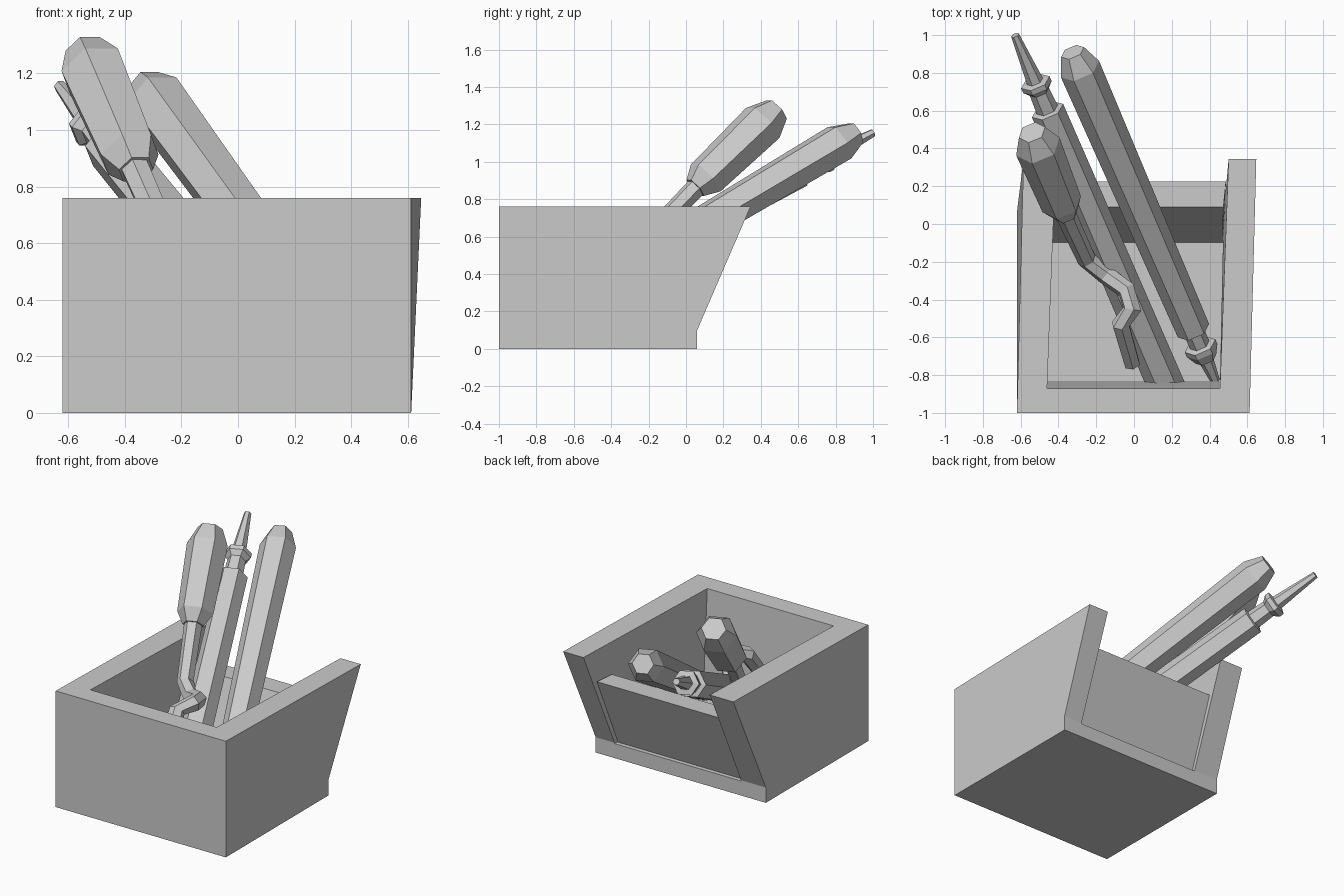
import bpy, bmesh
from math import cos, sin, pi
from mathutils import Vector

if "Cube" in bpy.data.objects:
    bpy.data.objects.remove(bpy.data.objects["Cube"])


def finish(bm, name):
    bmesh.ops.recalc_face_normals(bm, faces=bm.faces)
    me = bpy.data.meshes.new(name)
    bm.to_mesh(me)
    bm.free()
    ob = bpy.data.objects.new(name, me)
    bpy.context.collection.objects.link(ob)
    return ob


def prism(name, profile, x0, x1, skew):
    """Extrude a (y, z) profile in x; points behind y = 0.06 drift to +x."""
    bm = bmesh.new()
    rows = [[bm.verts.new((x + skew * max(0, y - 0.06) / 0.29, y, z))
             for y, z in profile] for x in (x0, x1)]
    bm.faces.new(rows[0])
    bm.faces.new(rows[1])
    n = len(profile)
    for i in range(n):
        j = (i + 1) % n
        bm.faces.new((rows[0][i], rows[0][j], rows[1][j], rows[1][i]))
    return finish(bm, name)


def sweep(name, stations, sides=6):
    """Faceted tube through (point, radius) stations."""
    pts = [Vector(p) for p, r in stations]
    bm = bmesh.new()
    rings, u, last = [], None, None
    for i, (p, r) in enumerate(stations):
        a, b = pts[max(i - 1, 0)], pts[min(i + 1, len(pts) - 1)]
        t = (b - a).normalized()
        if u is None:
            u = t.cross(Vector((0, 0, 1))).normalized()
        else:
            u = last.rotation_difference(t) @ u
        last = t
        v = t.cross(u)
        rings.append([bm.verts.new(pts[i] + r * (cos(2 * pi * k / sides) * u + sin(2 * pi * k / sides) * v))
                      for k in range(sides)])
    for ra, rb in zip(rings, rings[1:]):
        for k in range(sides):
            j = (k + 1) % sides
            bm.faces.new((ra[k], ra[j], rb[j], rb[k]))
    bm.faces.new(rings[0])
    bm.faces.new(rings[-1])
    return finish(bm, name)


def straight(low, high, profile):
    """Stations on a straight axis; the profile is given as (y, radius)."""
    low, high = Vector(low), Vector(high)
    return [(low.lerp(high, (y - low.y) / (high.y - low.y)), r) for y, r in profile]


# Box body with an open, leaning back
box = prism("box_body", [(-1, 0), (0.06, 0), (0.06, 0.1), (0.345, 0.76), (-1, 0.76)],
            -0.62, 0.612, 0.036)
cutter = prism("cavity_cutter", [(-0.83, 0.095), (0.3, 0.095), (0.6, 0.9), (-0.878, 0.9)],
               -0.46, 0.455, 0.03)
cutter.hide_render = True
mod = box.modifiers.new("cavity", 'BOOLEAN')
mod.operation = 'DIFFERENCE'
mod.solver = 'EXACT'
mod.object = cutter
bpy.context.view_layer.objects.active = box
bpy.ops.object.modifier_apply(modifier="cavity")
bpy.data.objects.remove(cutter)

# Low sloping back panel
prism("back_panel", [(-0.1, 0.09), (0.03, 0.09), (0.225, 0.56), (0.09, 0.56)],
      -0.47, 0.47, 0.03)

# Long-handled tool, point down
sweep("long_handle_tool", straight(
    (0.43, -0.83, 0.12), (-0.325, 0.91, 1.155),
    [(-0.83, 0.025), (-0.72, 0.04), (-0.715, 0.06), (-0.67, 0.088), (-0.645, 0.088),
     (-0.64, 0.055), (-0.57, 0.055), (-0.565, 0.09), (0.82, 0.11), (0.91, 0.066)]))

# Chisel-like tool, point up
sweep("pointed_tool", straight(
    (0.18, -0.88, 0.16), (-0.63, 1.0, 1.155),
    [(-0.88, 0.098), (0.60, 0.09), (0.605, 0.06), (0.70, 0.055), (0.725, 0.082),
     (0.75, 0.082), (0.755, 0.045), (1.0, 0.022)]))

# Cranked tool: handle and bent shank
sweep("cranked_tool_handle", straight(
    (-0.36, 0.05, 0.86), (-0.54, 0.485, 1.28),
    [(0.05, 0.065), (0.105, 0.11), (0.41, 0.124), (0.485, 0.075)]))
sweep("cranked_tool_shank", [
    ((-0.37, 0.07, 0.88), 0.055), ((-0.25, -0.19, 0.61), 0.05),
    ((-0.15, -0.27, 0.57), 0.05), ((-0.04, -0.35, 0.61), 0.05),
    ((-0.01, -0.45, 0.63), 0.052), ((-0.07, -0.53, 0.60), 0.05),
    ((-0.01, -0.74, 0.40), 0.045)])
